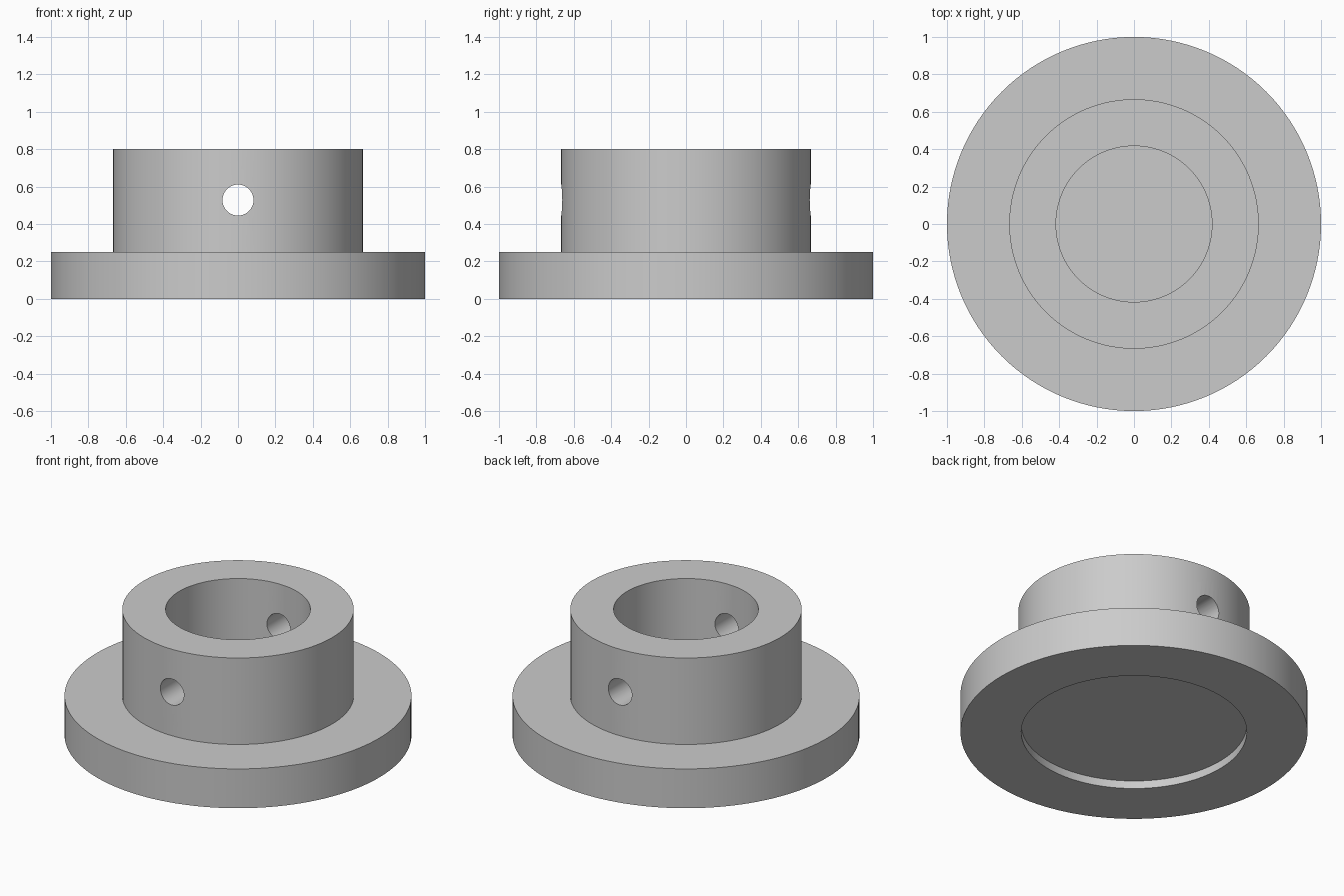
import bpy, bmesh, math

cube = bpy.data.objects.get("Cube")
if cube:
    bpy.data.objects.remove(cube, do_unlink=True)

SEGMENTS = 128
FLANGE_TOP, BOSS_TOP = 0.25, 0.8

grey = bpy.data.materials.new("light grey")
grey.use_nodes = True
grey.diffuse_color = (0.6, 0.6, 0.6, 1)
grey.node_tree.nodes["Principled BSDF"].inputs["Base Color"].default_value = grey.diffuse_color


def lathe(name, profile):
    """Revolve (radius, z) points, starting and ending on the axis, into a solid."""
    bm = bmesh.new()
    verts = [bm.verts.new((r, 0, z)) for r, z in profile]
    edges = [bm.edges.new(pair) for pair in zip(verts, verts[1:])]
    bmesh.ops.spin(bm, geom=verts + edges, axis=(0, 0, 1), cent=(0, 0, 0),
                   angle=math.tau, steps=SEGMENTS, use_duplicate=False)
    bmesh.ops.remove_doubles(bm, verts=bm.verts, dist=1e-4)
    bmesh.ops.recalc_face_normals(bm, faces=bm.faces)
    mesh = bpy.data.meshes.new(name)
    bm.to_mesh(mesh)
    bm.free()
    obj = bpy.data.objects.new(name, mesh)
    bpy.context.collection.objects.link(obj)
    mesh.materials.append(grey)
    return obj


# Flange with shallow underside recess, and boss with a blind bore
collar = lathe("flanged_collar", [
    (0, 0.05), (0.65, 0.05), (0.65, 0), (1, 0), (1, FLANGE_TOP),
    (0.667, FLANGE_TOP), (0.667, BOSS_TOP), (0.417, BOSS_TOP),
    (0.417, FLANGE_TOP), (0, FLANGE_TOP)])

# Cross hole through both boss walls, front to back
bpy.ops.mesh.primitive_cylinder_add(vertices=48, radius=0.083, depth=2,
                                    location=(0, 0, (FLANGE_TOP + BOSS_TOP) / 2 + 0.003),
                                    rotation=(math.pi / 2, 0, 0))
drill = bpy.context.object
drill.name = "cross_hole_cutter"
drill.hide_render = True
drill.data.materials.append(grey)

cut = collar.modifiers.new("cross_hole", "BOOLEAN")
cut.operation = "DIFFERENCE"
cut.solver = "EXACT"
cut.object = drill
bpy.ops.object.select_all(action="DESELECT")
collar.select_set(True)
bpy.context.view_layer.objects.active = collar
bpy.ops.object.modifier_apply(modifier=cut.name)
bpy.data.objects.remove(drill, do_unlink=True)

# Smooth walls, crisp rims
bpy.ops.object.shade_smooth_by_angle(angle=math.radians(30))
